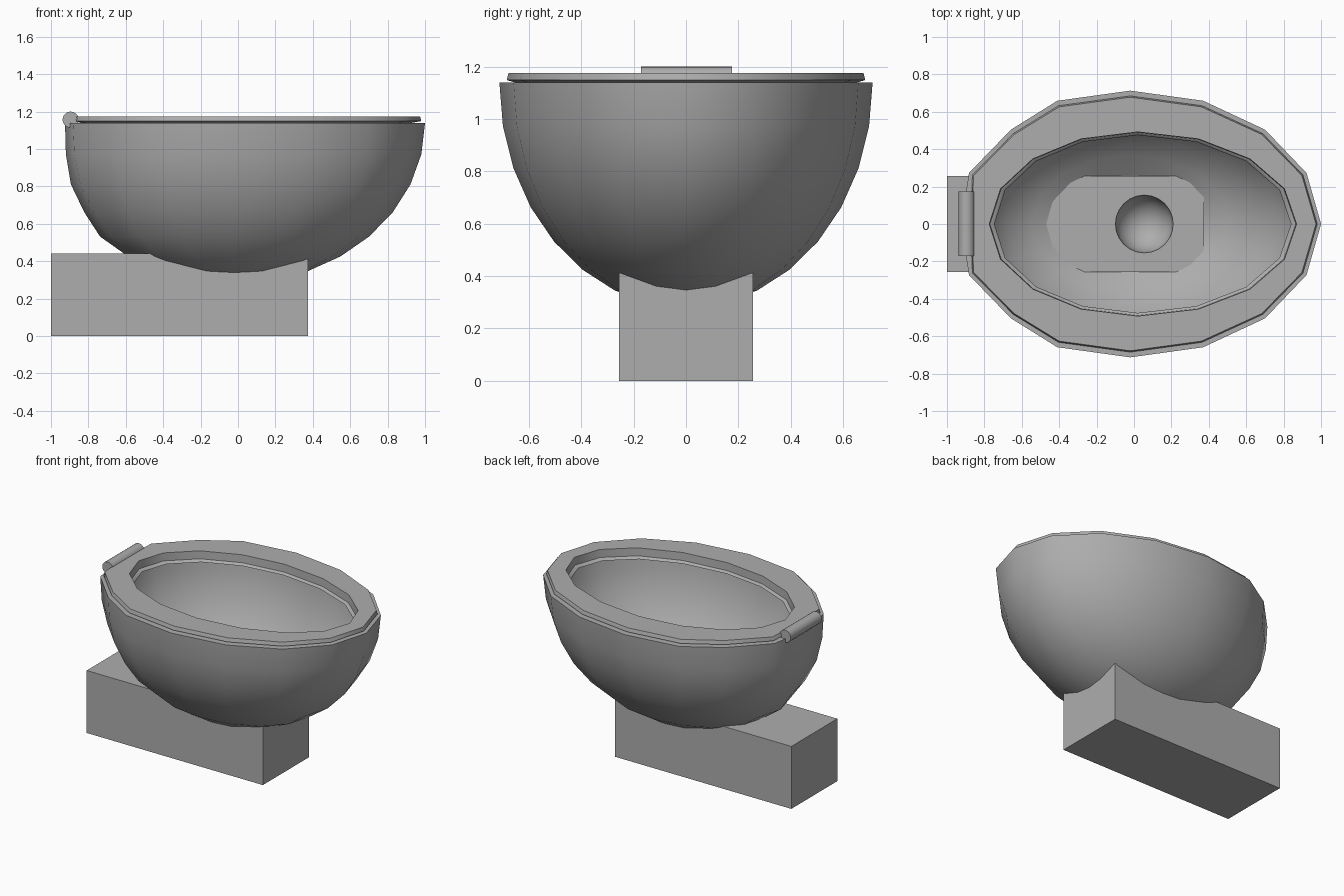
import bpy, bmesh, math
from mathutils import Matrix

cube = bpy.data.objects.get("Cube")
if cube:
    bpy.data.objects.remove(cube, do_unlink=True)

GREY = (0.42, 0.42, 0.42, 1)
mat = bpy.data.materials.new("mid grey ceramic")
mat.use_nodes = True
mat.diffuse_color = GREY
mat.node_tree.nodes["Principled BSDF"].inputs["Base Color"].default_value = GREY

SIDES = 16
RIM = 1.14


def make(name, bm):
    """Turn a bmesh into a named, coloured object."""
    bmesh.ops.recalc_face_normals(bm, faces=bm.faces)
    me = bpy.data.meshes.new(name)
    bm.to_mesh(me)
    bm.free()
    me.materials.append(mat)
    ob = bpy.data.objects.new(name, me)
    bpy.context.collection.objects.link(ob)
    return ob


def activate(ob):
    bpy.ops.object.select_all(action='DESELECT')
    ob.select_set(True)
    bpy.context.view_layer.objects.active = ob


def smooth(ob, angle=45):
    activate(ob)
    bpy.ops.object.shade_smooth_by_angle(angle=math.radians(angle))


def outer_ring(sx, sy, z, flat=1.0, limit=-2.0):
    """Oval ring whose back end (-x) is pushed in by the amount flat."""
    push = {8: 0.115, 7: 0.08, 9: 0.08, 6: 0.083, 10: 0.083}
    pts = []
    for i in range(SIDES):
        a = i * math.tau / SIDES
        x = -0.02 + sx * math.cos(a) + push.get(i, 0) * flat
        pts.append((max(x, limit), sy * math.sin(a), z))
    return pts


def hole_ring(s, z):
    """Oval ring of the seat opening, a little shorter at the back."""
    pts = []
    for i in range(SIDES):
        a = i * math.tau / SIDES
        c = math.cos(a)
        pts.append((0.02 + s * (0.845 if c > 0 else 0.79) * c, s * 0.49 * math.sin(a), z))
    return pts


def closed_loft(name, rings):
    """Join the rings in order, the last back to the first."""
    bm = bmesh.new()
    vs = [[bm.verts.new(p) for p in r] for r in rings]
    for k in range(len(vs)):
        a, b = vs[k], vs[(k + 1) % len(vs)]
        for i in range(SIDES):
            j = (i + 1) % SIDES
            bm.faces.new((a[i], a[j], b[j], b[i]))
    return make(name, bm)


# Bowl: thin half-ellipsoid shell, its bottom buried in the base
flatness = [1, 0.87, 0.6, 0.4, 0.03, 0, 0, 0]


def shell_ring(k, s):
    t = math.radians(11.25 * k)
    return outer_ring(1.02 * s * math.cos(t), 0.713 * s * math.cos(t),
                      RIM - 0.86 * s * math.sin(t), flatness[k] * s)


smooth(closed_loft("bowl", [shell_ring(k, 1) for k in reversed(range(8))]
                   + [shell_ring(k, 0.93) for k in range(7)]))

# Seat: bevelled top ring with a lower part that drops into the bowl
smooth(closed_loft("seat", [
    outer_ring(0.93, 0.643, 1.105, 1, -0.83),
    outer_ring(0.93, 0.643, 1.137, 1, -0.83),
    outer_ring(1.0, 0.685, 1.149, 1, -0.875),
    outer_ring(0.993, 0.678, 1.175, 1, -0.87),
    hole_ring(1.005, 1.175),
    hole_ring(1.0, 1.12),
    hole_ring(0.975, 1.112),
    hole_ring(0.97, 1.105)]))

# Hinge barrel across the back of the seat
bm = bmesh.new()
bmesh.ops.create_cone(bm, cap_ends=True, segments=20, radius1=0.043, radius2=0.043, depth=0.346,
                      matrix=Matrix.Translation((-0.895, 0.002, 1.157)) @ Matrix.Rotation(math.pi / 2, 4, 'X'))
smooth(make("hinge", bm))

# Base block, with a round drain hollow cut in its top
bm = bmesh.new()
bmesh.ops.create_cube(bm, size=1, matrix=Matrix.Translation((-0.3135, 0, 0.22))
                      @ Matrix.Diagonal((1.373, 0.512, 0.44, 1)))
base = make("base", bm)
bm = bmesh.new()
bmesh.ops.create_uvsphere(bm, u_segments=24, v_segments=16, radius=0.155,
                          matrix=Matrix.Translation((0.055, 0, 0.445)))
cutter = make("drain_cutter", bm)
cutter.hide_render = True
mod = base.modifiers.new("drain", 'BOOLEAN')
mod.operation = 'DIFFERENCE'
mod.solver = 'EXACT'
mod.object = cutter
activate(base)
bpy.ops.object.modifier_apply(modifier=mod.name)
bpy.data.objects.remove(cutter, do_unlink=True)
smooth(base)
